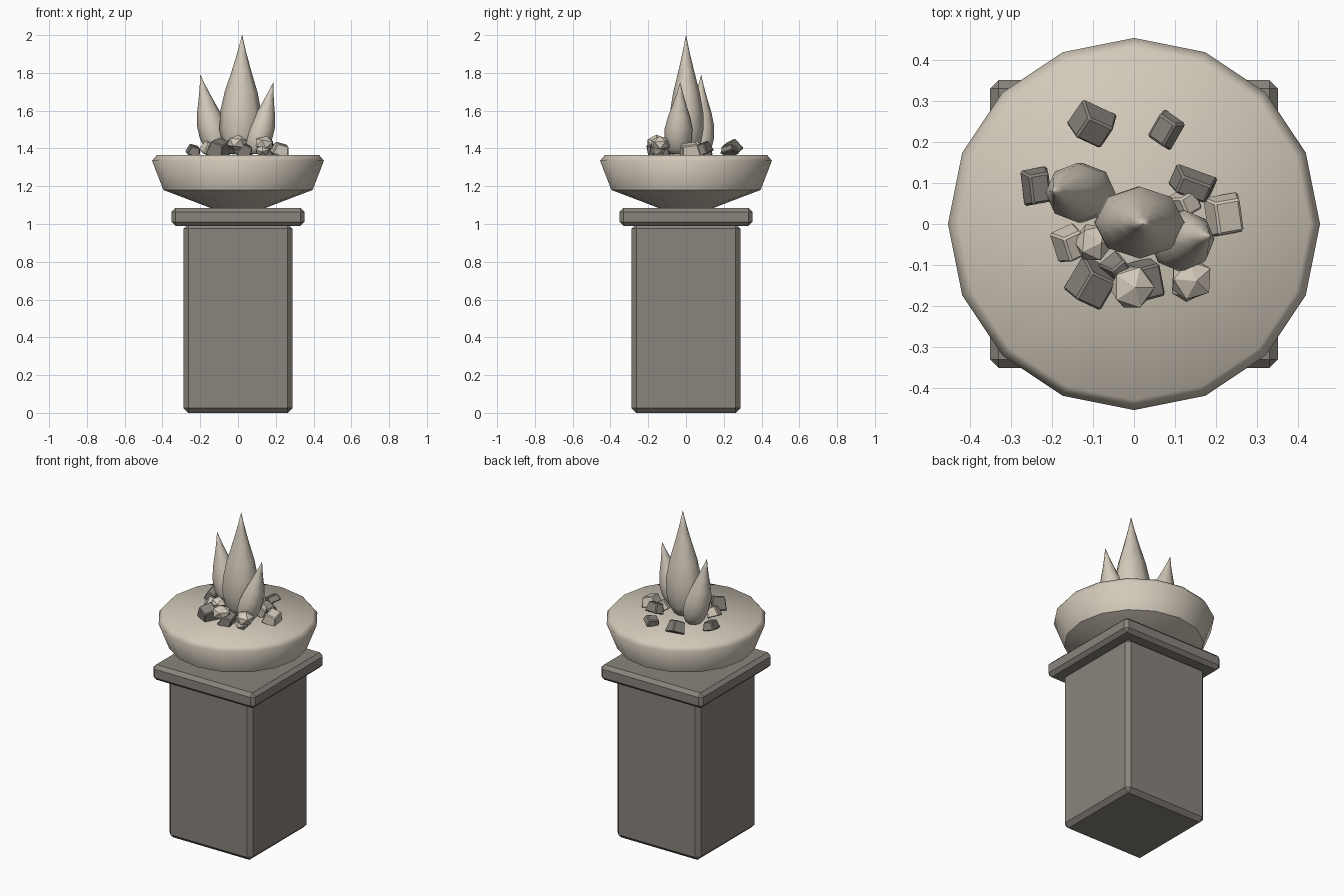
import bpy, bmesh, math
from mathutils import Matrix, Euler

cube = bpy.data.objects.get("Cube")
if cube:
    bpy.data.objects.remove(cube, do_unlink=True)


def material(name, rgb):
    m = bpy.data.materials.new(name)
    m.use_nodes = True
    m.diffuse_color = (*rgb, 1)
    m.node_tree.nodes["Principled BSDF"].inputs["Base Color"].default_value = (*rgb, 1)
    return m


GREY = material("grey stone", (0.25, 0.228, 0.2))
BEIGE = material("pale beige", (0.645, 0.584, 0.49))


def finish(name, bm, mat, smooth=False):
    bmesh.ops.recalc_face_normals(bm, faces=bm.faces)
    for f in bm.faces:
        f.smooth = smooth
    me = bpy.data.meshes.new(name)
    bm.to_mesh(me)
    bm.free()
    me.materials.append(mat)
    ob = bpy.data.objects.new(name, me)
    bpy.context.collection.objects.link(ob)
    return ob


def block(name, half, z0, z1, bevel):
    """Square stone block with chamfered edges."""
    bm = bmesh.new()
    bmesh.ops.create_cube(bm, size=1)
    bmesh.ops.scale(bm, vec=(2 * half, 2 * half, z1 - z0), verts=bm.verts)
    bmesh.ops.translate(bm, vec=(0, 0, (z0 + z1) / 2), verts=bm.verts)
    bmesh.ops.bevel(bm, geom=bm.edges[:], offset=bevel, segments=1, affect='EDGES')
    return finish(name, bm, GREY)


def loft(rings, sides):
    """Stack of elliptical rings (x, y, z, rx, ry), capped at both ends."""
    bm = bmesh.new()
    loops = []
    for x, y, z, rx, ry in rings:
        angles = [2 * math.pi * i / sides for i in range(sides)]
        loops.append([bm.verts.new((x + rx * math.cos(a), y + ry * math.sin(a), z))
                      for a in angles])
    for lo, hi in zip(loops, loops[1:]):
        for i in range(sides):
            j = (i + 1) % sides
            bm.faces.new((lo[i], lo[j], hi[j], hi[i]))
    bm.faces.new(loops[0][::-1])
    bm.faces.new(loops[-1])
    return bm


# Pedestal
block("pedestal_column", 0.288, 0, 1.0, 0.025)
block("pedestal_cap", 0.352, 0.99, 1.085, 0.021)

# Fire bowl, with a crease where the base meets the side
profile = [(0.14, 1.083), (0.395, 1.18), (0.455, 1.335), (0.43, 1.365)]
bm = loft([(0, 0, z, r, r) for r, z in profile], 16)
for e in bm.edges:
    if all(abs(v.co.z - 1.18) < 0.001 for v in e.verts):
        e.smooth = False
finish("fire_bowl", bm, BEIGE, True)

# Flames: base, tip and the two body radii
SHAPE = [(0, 0.55), (0.08, 0.82), (0.2, 0.98), (0.35, 0.98), (0.52, 0.78),
         (0.7, 0.46), (0.86, 0.2), (1, 0.005)]


def flame(name, base, tip, rx, ry):
    rings = []
    for t, r in SHAPE:
        p = [a + (b - a) * t for a, b in zip(base, tip)]
        rings.append((*p, rx * r, ry * r))
    finish(name, loft(rings, 8), BEIGE, True)


flame("middle_flame", (0.01, 0.005, 1.37), (0.022, 0, 2.0), 0.112, 0.09)
flame("right_flame", (-0.105, 0.075, 1.37), (-0.2, 0.08, 1.79), 0.08, 0.074)
flame("left_flame", (0.09, -0.045, 1.37), (0.187, -0.03, 1.75), 0.072, 0.075)

# Angular coals: position, size, rotation in degrees
COALS = [
    (GREY, (-0.235, 0.09, 1.39), (0.07, 0.09, 0.05), (10, 15, 10)),
    (GREY, (-0.1, 0.24, 1.4), (0.1, 0.08, 0.07), (25, 20, -25)),
    (GREY, (0.075, 0.23, 1.39), (0.07, 0.08, 0.04), (15, -20, -35)),
    (GREY, (0.145, 0.095, 1.4), (0.11, 0.06, 0.06), (20, 10, -20)),
    (GREY, (-0.1, -0.15, 1.4), (0.1, 0.1, 0.08), (15, 20, -25)),
    (GREY, (0.03, -0.14, 1.39), (0.08, 0.1, 0.07), (10, 25, 15)),
    (GREY, (-0.04, -0.11, 1.41), (0.06, 0.06, 0.06), (30, 10, 40)),
    (BEIGE, (0.225, 0.02, 1.395), (0.09, 0.1, 0.06), (8, 15, 10)),
    (BEIGE, (-0.155, -0.05, 1.4), (0.07, 0.08, 0.06), (20, 20, 25)),
    (BEIGE, (0.125, 0.05, 1.4), (0.07, 0.06, 0.06), (15, 30, 30)),
]
for n, (mat, pos, size, rot) in enumerate(COALS):
    bm = bmesh.new()
    bmesh.ops.create_cube(bm, size=1)
    for v in bm.verts:  # taper the block towards its top
        if v.co.z > 0:
            v.co.x *= 0.7
            v.co.y *= 0.8
    turn = Euler([math.radians(a) for a in rot]).to_matrix().to_4x4()
    bm.transform(Matrix.Translation(pos) @ turn @ Matrix.Diagonal((*size, 1)))
    bmesh.ops.bevel(bm, geom=bm.edges[:], offset=0.005, segments=1, affect='EDGES')
    finish(f"coal_{n + 1}", bm, mat)

# Rounder faceted pebbles at the front
PEBBLES = [(-0.005, -0.155, 1.43, 0.058), (0.14, -0.135, 1.425, 0.056),
           (-0.1, -0.045, 1.42, 0.05), (0.13, -0.15, 1.39, 0.042)]
for n, (x, y, z, r) in enumerate(PEBBLES):
    bm = bmesh.new()
    bmesh.ops.create_icosphere(bm, subdivisions=1, radius=r)
    turn = Euler((0.2 * n, 0.15, 0.6 * n)).to_matrix().to_4x4()
    bm.transform(Matrix.Translation((x, y, z)) @ Matrix.Diagonal((1, 1, 0.75, 1)) @ turn)
    finish(f"pebble_{n + 1}", bm, BEIGE)
